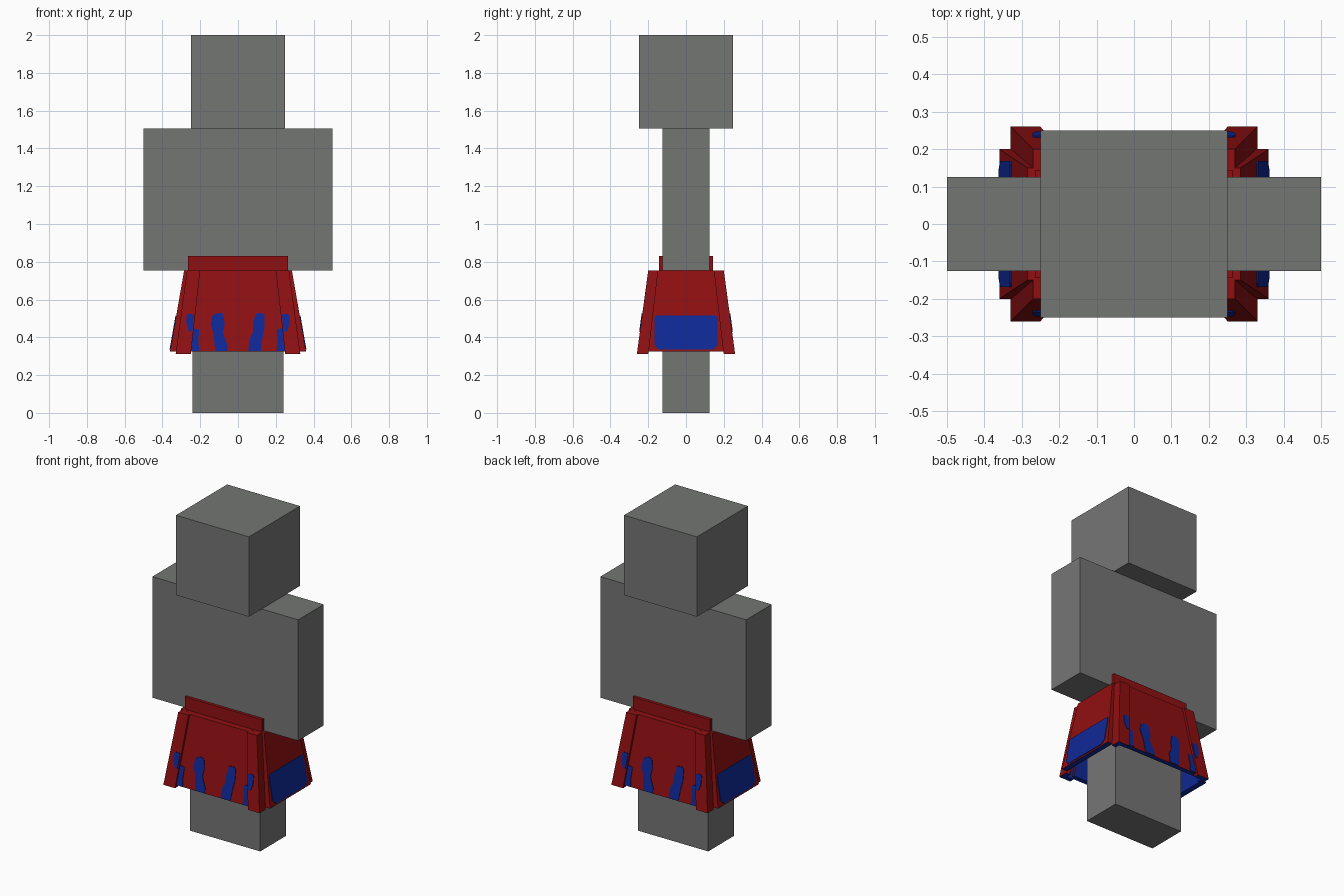
import bpy, bmesh, math
from mathutils import Matrix, Vector

if "Cube" in bpy.data.objects:
    bpy.data.objects.remove(bpy.data.objects["Cube"])


def material(name, rgb):
    m = bpy.data.materials.new(name)
    m.diffuse_color = (*rgb, 1.0)
    m.use_nodes = True
    m.node_tree.nodes["Principled BSDF"].inputs["Base Color"].default_value = m.diffuse_color
    return m


GREY = material("stone grey", (0.175, 0.18, 0.175))
RED = material("deep red", (0.28, 0.005, 0.006))
BLUE = material("royal blue", (0.005, 0.022, 0.31))

Z_TOP, Z_BAND, Z_HEM = 0.755, 0.515, 0.325


def finish(name, bm, mats, turn=0.0):
    bmesh.ops.recalc_face_normals(bm, faces=bm.faces)
    bm.transform(Matrix.Rotation(turn, 4, 'Z'))
    me = bpy.data.meshes.new(name)
    bm.to_mesh(me)
    bm.free()
    for m in mats:
        me.materials.append(m)
    ob = bpy.data.objects.new(name, me)
    bpy.context.collection.objects.link(ob)
    return ob


def box(name, hx, hy, z0, z1, mat):
    bm = bmesh.new()
    bmesh.ops.create_cube(bm, size=1.0)
    bm.transform(Matrix.Translation((0, 0, (z0 + z1) / 2)) @
                 Matrix.Diagonal((2 * hx, 2 * hy, z1 - z0, 1)))
    return finish(name, bm, [mat])


def flared(name, top, bottom, z_hem, inner, turn, mirror=False):
    """Flared cloth panel: plan outline lofted from waist to hem, lining blue below the band."""
    bm = bmesh.new()
    sx = -1 if mirror else 1
    rings = []
    for z in (Z_TOP, Z_BAND, z_hem):
        t = (Z_TOP - z) / (Z_TOP - z_hem)
        rings.append([bm.verts.new((sx * (a[0] + (b[0] - a[0]) * t),
                                    a[1] + (b[1] - a[1]) * t, z))
                      for a, b in zip(top, bottom)])
    n = len(top)
    for level in range(2):
        for i in range(n):
            j = (i + 1) % n
            f = bm.faces.new((rings[level][i], rings[level][j],
                              rings[level + 1][j], rings[level + 1][i]))
            f.material_index = int(level == 1 and i in inner)
    bm.faces.new(rings[0])
    bm.faces.new(rings[2]).material_index = 1
    return finish(name, bm, [RED, BLUE], turn)


def patch(name, outline, d_top, d_hem, turn):
    """Thin painted patch lying on a sloping panel that faces -y before turning."""
    bm = bmesh.new()
    front, back = [], []
    for u, z in outline:
        d = d_top + (d_hem - d_top) * (Z_TOP - z) / (Z_TOP - Z_HEM)
        front.append(bm.verts.new((u, -d - 0.004, z)))
        back.append(bm.verts.new((u, -d + 0.003, z)))
    n = len(outline)
    bm.faces.new(front)
    bm.faces.new(back[::-1])
    for i in range(n):
        j = (i + 1) % n
        bm.faces.new((front[i], back[i], back[j], front[j]))
    return finish(name, bm, [BLUE], turn)


# Blocky body
box("head", 0.25, 0.25, 1.505, 2.0, GREY)
box("torso_and_arms", 0.5, 0.125, 0.755, 1.505, GREY)
box("legs", 0.24, 0.125, 0.0, 0.755, GREY)

# Waistband and the shelf under it
box("waistband", 0.265, 0.143, 0.745, 0.83, RED)
box("skirt_top", 0.262, 0.18, 0.74, 0.753, RED)

# Painted shapes: (across, height)
tongue_left = [(-0.12, 0.328), (-0.055, 0.328), (-0.055, 0.36), (-0.08, 0.42),
               (-0.07, 0.47), (-0.08, 0.525), (-0.105, 0.53), (-0.135, 0.515),
               (-0.145, 0.47), (-0.13, 0.42), (-0.125, 0.37)]
tongue_right = [(0.055, 0.328), (0.12, 0.328), (0.13, 0.40), (0.14, 0.45),
                (0.14, 0.52), (0.12, 0.53), (0.095, 0.525), (0.08, 0.48),
                (0.08, 0.43), (0.06, 0.39)]
edge_low = [(0.205, 0.328), (0.25, 0.328), (0.235, 0.45), (0.205, 0.44), (0.21, 0.38)]
edge_high = [(0.242, 0.43), (0.26, 0.43), (0.272, 0.47), (0.272, 0.515),
             (0.262, 0.525), (0.232, 0.52), (0.236, 0.48)]
side_block = [(-0.145, 0.335), (0.145, 0.335), (0.168, 0.36), (0.168, 0.505),
              (0.158, 0.515), (-0.158, 0.515), (-0.168, 0.505), (-0.168, 0.36)]

# Corner folds, L-shaped in plan
corner_top = [(0.20, -0.20), (0.27, -0.20), (0.27, -0.145),
              (0.24, -0.145), (0.24, -0.17), (0.20, -0.17)]
corner_hem = [(0.25, -0.26), (0.33, -0.26), (0.33, -0.20),
              (0.30, -0.20), (0.30, -0.23), (0.25, -0.23)]

for label, turn in (("front", 0.0), ("back", math.pi)):
    # Wide panel
    flared(label + "_panel",
           [(-0.21, -0.185), (0.21, -0.185), (0.21, -0.155), (-0.21, -0.155)],
           [(-0.26, -0.245), (0.26, -0.245), (0.26, -0.215), (-0.26, -0.215)],
           Z_HEM, {2}, turn)
    patch(label + "_tongue_left", tongue_left, 0.185, 0.245, turn)
    patch(label + "_tongue_right", tongue_right, 0.185, 0.245, turn)
    # Corner folds with their painted edges
    for side, s in (("right", 1), ("left", -1)):
        flared(f"{label}_{side}_corner", corner_top, corner_hem, 0.312,
               {3, 4}, turn, s < 0)
        low = [(s * u, z) for u, z in edge_low]
        high = [(s * u, z) for u, z in edge_high]
        patch(f"{label}_{side}_edge_low", low, 0.185, 0.245, turn)
        patch(f"{label}_{side}_edge_high", high, 0.20, 0.258, turn)

for label, turn in (("right", math.pi / 2), ("left", -math.pi / 2)):
    # Side panel
    flared(label + "_side_panel",
           [(-0.15, -0.285), (0.15, -0.285), (0.15, -0.25), (-0.15, -0.25)],
           [(-0.20, -0.36), (0.20, -0.36), (0.20, -0.325), (-0.20, -0.325)],
           Z_HEM, {2}, turn)
    patch(label + "_side_block", side_block, 0.285, 0.36, turn)
